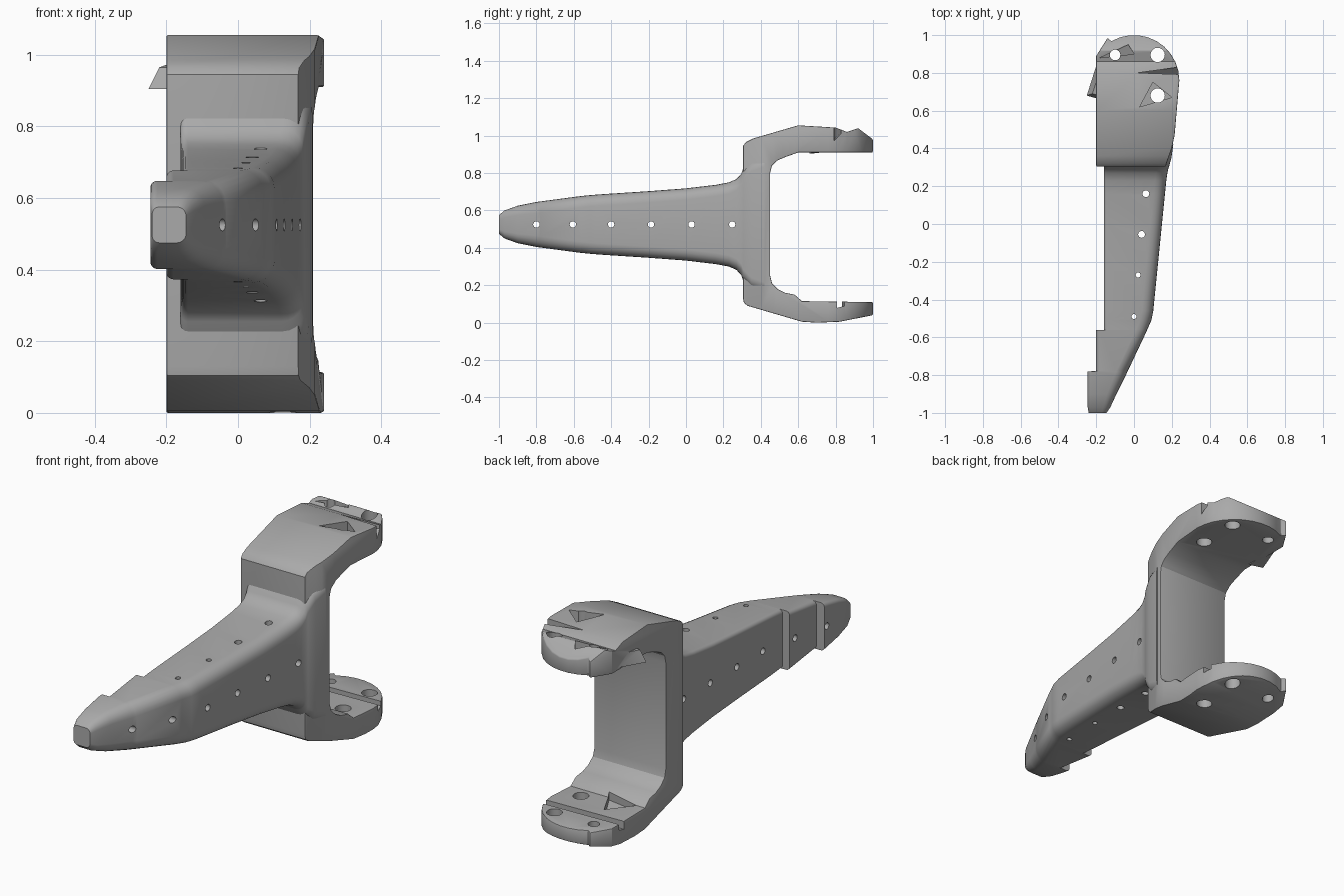
import bpy, bmesh, math
from mathutils import Vector

if "Cube" in bpy.data.objects:
    bpy.data.objects.remove(bpy.data.objects["Cube"])

grey = bpy.data.materials.new("matte grey")
grey.use_nodes = True
grey.diffuse_color = (0.4, 0.4, 0.4, 1)
grey.node_tree.nodes["Principled BSDF"].inputs["Base Color"].default_value = (0.4, 0.4, 0.4, 1)
MID = 0.525


def make(name, bm):
    bmesh.ops.recalc_face_normals(bm, faces=bm.faces)
    mesh = bpy.data.meshes.new(name)
    bm.to_mesh(mesh)
    bm.free()
    mesh.materials.append(grey)
    obj = bpy.data.objects.new(name, mesh)
    bpy.context.collection.objects.link(obj)
    return obj


def prism(name, points, offset):
    """Extrude a closed outline of 3D points along an offset."""
    bm = bmesh.new()
    face = bm.faces.new([bm.verts.new(p) for p in points])
    ext = bmesh.ops.extrude_face_region(bm, geom=[face])
    moved = [v for v in ext["geom"] if isinstance(v, bmesh.types.BMVert)]
    bmesh.ops.translate(bm, verts=moved, vec=offset)
    return make(name, bm)


def apply_modifier(obj, kind, **settings):
    mod = obj.modifiers.new(kind, kind)
    for key, value in settings.items():
        setattr(mod, key, value)
    bpy.context.view_layer.objects.active = obj
    bpy.ops.object.modifier_apply(modifier=mod.name)


def combine(obj, tool, operation):
    apply_modifier(obj, "BOOLEAN", operation=operation, object=tool, solver="EXACT")
    bpy.data.objects.remove(tool)


def drill(obj, centre, radius, direction, length):
    bm = bmesh.new()
    bmesh.ops.create_cone(bm, cap_ends=True, segments=16, radius1=radius, radius2=radius, depth=length)
    turn = Vector(direction).to_track_quat("Z", "Y").to_matrix()
    bmesh.ops.rotate(bm, verts=bm.verts, matrix=turn)
    bmesh.ops.translate(bm, verts=bm.verts, vec=centre)
    combine(obj, make("hole_cutter", bm), "DIFFERENCE")


def section(y, left, right, half):
    """Rounded cross-section, tighter corners on the flat side."""
    points = []
    corners = ((right, 1, 1), (left, -1, 1), (left, -1, -1), (right, 1, -1))
    for i, (x, sx, sz) in enumerate(corners):
        r = min(0.06 if sx > 0 else 0.02, half * 0.5, (right - left) * 0.4)
        for k in range(6):
            a = math.radians(90 * i + 18 * k)
            points.append((x - sx * r + r * math.cos(a), y, MID + sz * (half - r) + r * math.sin(a)))
    return points


# Tapered arm, stepped along its flat side and flared into the bracket
stations = [
    (-1, -0.24, -0.145, 0.05), (-0.97, -0.245, -0.125, 0.075), (-0.9, -0.245, -0.093, 0.1),
    (-0.8, -0.245, -0.043, 0.12), (-0.78, -0.245, -0.034, 0.123), (-0.779, -0.2, -0.033, 0.123),
    (-0.561, -0.2, 0.07, 0.152), (-0.56, -0.16, 0.07, 0.152), (-0.51, -0.16, 0.092, 0.157),
    (-0.46, -0.16, 0.102, 0.161), (-0.2, -0.16, 0.128, 0.178), (0, -0.16, 0.148, 0.193),
    (0.16, -0.16, 0.164, 0.212), (0.23, -0.16, 0.171, 0.225), (0.27, -0.16, 0.177, 0.243),
    (0.295, -0.16, 0.182, 0.27), (0.306, -0.16, 0.186, 0.3), (0.35, -0.16, 0.198, 0.345),
    (0.42, -0.16, 0.208, 0.37)]
bm = bmesh.new()
rings = [[bm.verts.new(p) for p in section(*s)] for s in stations]
for a, b in zip(rings, rings[1:]):
    for i in range(len(a)):
        j = (i + 1) % len(a)
        bm.faces.new((a[i], a[j], b[j], b[i]))
bm.faces.new(rings[0])
bm.faces.new(rings[-1])
body = make("arm", bm)

# Forked bracket: side profile trimmed by its plan outline
profile = [
    (0.305, 0.13), (0.31, 0.105), (0.33, 0.09), (0.62, 0.005), (0.7, 0), (0.82, 0.005), (1, 0.04),
    (1, 0.11), (0.62, 0.115), (0.58, 0.15), (0.53, 0.16), (0.49, 0.18), (0.46, 0.21), (0.45, 0.25),
    (0.45, 0.8), (0.46, 0.84), (0.49, 0.868), (0.53, 0.885), (0.6, 0.91), (1, 0.91), (1, 0.98),
    (0.92, 1.04), (0.86, 1.02), (0.8, 1.043), (0.6, 1.055), (0.36, 0.985), (0.32, 0.965), (0.305, 0.945)]
bracket = prism("bracket", [(-0.4, y, z) for y, z in profile], (0.8, 0, 0))
plan = [(-0.2, 0.2), (0.15, 0.2), (0.172, 0.32), (0.2, 0.4), (0.215, 0.47)]
plan += [(0.24 * math.cos(a), 0.76 + 0.24 * math.sin(a))
         for a in (math.radians(12 * i) for i in range(11))]
plan += [(-0.14, 0.985), (-0.2, 0.89)]
combine(bracket, prism("plan_cutter", [(x, y, -0.2) for x, y in plan], (0, 0, 1.5)), "INTERSECT")
apply_modifier(bracket, "BEVEL", width=0.012, segments=2, limit_method="ANGLE",
               angle_limit=math.radians(50))

# Pointed fin on the upper plate
fin = prism("fin", [(-0.25, 0.68, 0.905), (-0.18, 0.66, 0.905), (-0.18, 0.9, 0.93)], (0.03, 0.01, 0.06))
combine(bracket, fin, "UNION")

# Faceted recesses in both plates
recesses = [
    ([(0.03, 0.62, 1.01), (0.2, 0.67, 0.99), (0.1, 0.75, 1.0)], 0.2),
    ([(-0.18, 0.88, 1.0), (0.0, 0.9, 0.99), (-0.03, 0.95, 1.01)], 0.2),
    ([(0.02, 0.8, 0.99), (0.3, 0.79, 0.97), (0.3, 0.84, 1.02)], 0.2),
    ([(-0.3, 0.79, 0.07), (0.3, 0.81, 0.08), (0.3, 0.85, 0.09), (-0.3, 0.83, 0.08)], 0.1),
    ([(-0.15, 0.62, 0.085), (0.02, 0.6, 0.09), (-0.05, 0.74, 0.06)], 0.1)]
for outline, height in recesses:
    combine(bracket, prism("recess_cutter", outline, (0, 0, height)), "DIFFERENCE")

# Bolt holes through both plates
for x, y in ((0.125, 0.895), (0.125, 0.68), (-0.1, 0.895)):
    drill(bracket, (x, y, 0.5), 0.038 if x > 0 else 0.028, (0, 0, 1), 2)

# Pin holes through the arm, sideways and upright
for y in (-0.8, -0.605, -0.4, -0.187, 0.03, 0.247):
    drill(body, (0, y, MID), 0.017, (1, 0, 0), 1)
for x, y, r in ((0.063, 0.16, 0.018), (0.04, -0.055, 0.018), (0.022, -0.27, 0.013), (0, -0.49, 0.013)):
    drill(body, (x, y, MID), r, (0, 0, 1), 1)

# Smooth rounded surfaces, crisp creases
for obj, angle in ((body, 35), (bracket, 28)):
    bpy.ops.object.select_all(action="DESELECT")
    obj.select_set(True)
    bpy.context.view_layer.objects.active = obj
    bpy.ops.object.shade_smooth_by_angle(angle=math.radians(angle))
